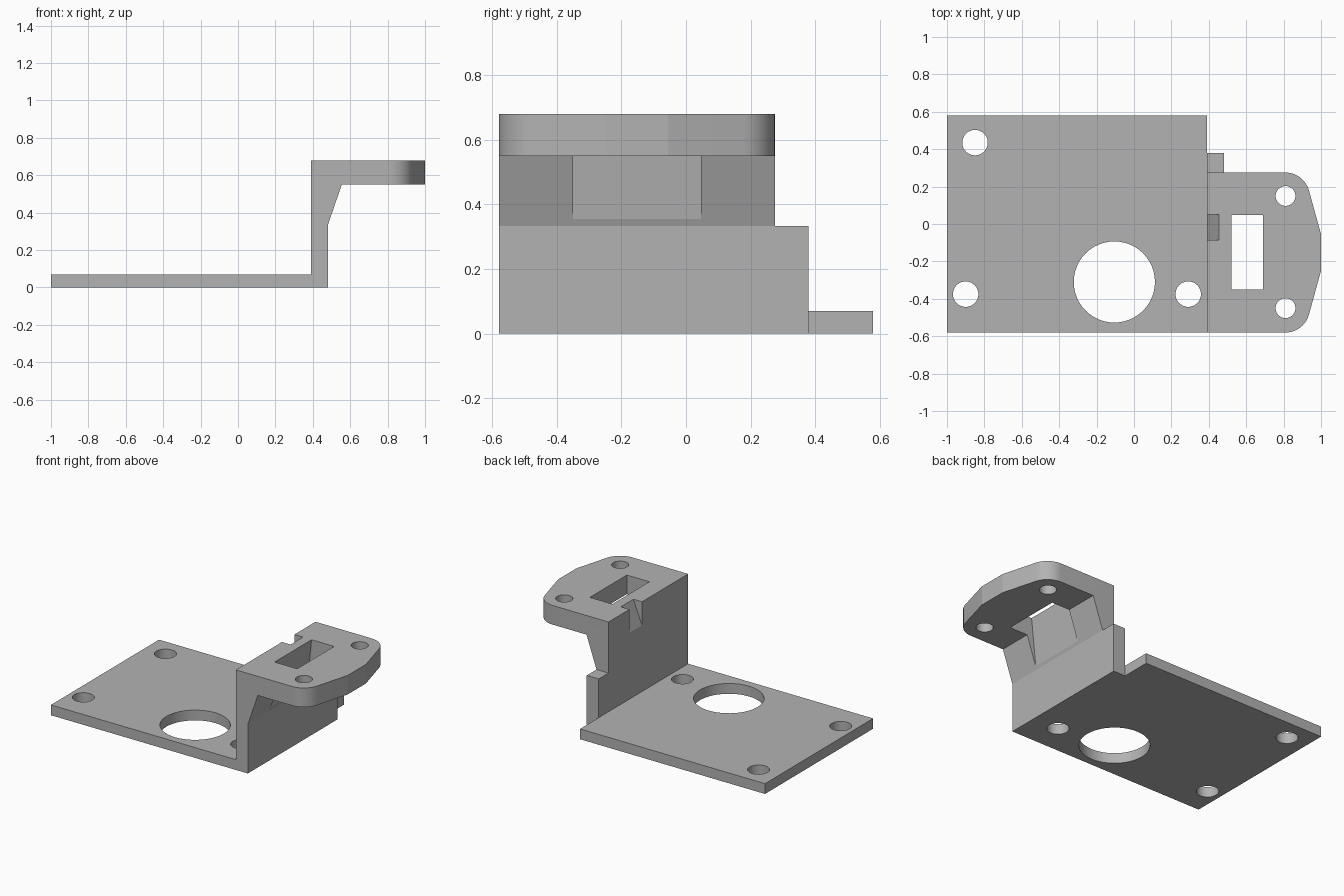
import bpy, bmesh
from math import cos, sin, pi, radians
from mathutils import Vector

cube = bpy.data.objects.get("Cube")
if cube:
    bpy.data.objects.remove(cube, do_unlink=True)

GREY = (0.45, 0.45, 0.45, 1)
mat = bpy.data.materials.new("plain grey")
mat.use_nodes = True
mat.diffuse_color = GREY
mat.node_tree.nodes["Principled BSDF"].inputs["Base Color"].default_value = GREY


def prism(name, points, offset):
    """Solid made by sweeping a closed outline along an offset."""
    bm = bmesh.new()
    face = bm.faces.new([bm.verts.new(p) for p in points])
    swept = bmesh.ops.extrude_face_region(bm, geom=[face])["geom"]
    verts = [g for g in swept if isinstance(g, bmesh.types.BMVert)]
    bmesh.ops.translate(bm, verts=verts, vec=Vector(offset))
    bmesh.ops.recalc_face_normals(bm, faces=bm.faces)
    mesh = bpy.data.meshes.new(name)
    bm.to_mesh(mesh)
    bm.free()
    mesh.materials.append(mat)
    obj = bpy.data.objects.new(name, mesh)
    bpy.context.collection.objects.link(obj)
    return obj


def flat_prism(name, outline, z0, z1):
    return prism(name, [(x, y, z0) for x, y in outline], (0, 0, z1 - z0))


def side_prism(name, profile, y0, y1):
    return prism(name, [(x, y0, z) for x, z in profile], (0, y1 - y0, 0))


def arc(cx, cy, r, start, end, n):
    angles = [radians(start + (end - start) * i / n) for i in range(n + 1)]
    return [(cx + r * cos(a), cy + r * sin(a)) for a in angles]


def combine(target, tool, operation):
    mod = target.modifiers.new(operation, 'BOOLEAN')
    mod.operation, mod.solver, mod.object = operation, 'EXACT', tool
    tool.hide_render = True
    bpy.ops.object.select_all(action='DESELECT')
    bpy.context.view_layer.objects.active = target
    target.select_set(True)
    bpy.ops.object.modifier_apply(modifier=mod.name)
    bpy.data.objects.remove(tool, do_unlink=True)


def drill(target, x, y, r, z0, z1):
    hole = arc(x, y, r, 0, 360, 48)[:-1]
    combine(target, flat_prism("hole_cutter", hole, z0, z1), 'DIFFERENCE')


FRONT, BACK, ARM_BACK = -0.58, 0.58, 0.275
WALL_X, WALL_OUT = 0.39, 0.48
ARM_Z, TOP = 0.55, 0.68

# Base plate with one large opening and three screw holes
bracket = flat_prism("mounting_bracket",
                     [(-1, FRONT), (WALL_X, FRONT), (WALL_X, BACK), (-1, BACK)], 0, 0.07)
for x, y, r in [(-0.105, -0.31, 0.217), (-0.85, 0.435, 0.068),
                (-0.9, -0.375, 0.068), (0.29, -0.375, 0.068)]:
    drill(bracket, x, y, r, -0.1, 0.2)

# Upright wall flaring out under the arm, with a lower step at the back
wall = side_prism("wall", [(WALL_X, 0), (WALL_OUT, 0), (WALL_OUT, 0.333),
                           (0.555, ARM_Z), (WALL_X, ARM_Z)], FRONT, ARM_BACK)
step = side_prism("step", [(WALL_X, 0), (WALL_OUT, 0), (WALL_OUT, 0.333),
                           (WALL_X, 0.333)], ARM_BACK, 0.38)

# Arm plate with rounded corners and a blunt tapered nose
nose = arc(0.81, -0.45, 0.13, -90, -15, 10) + [(1, -0.25), (1, -0.055)]
nose += arc(0.81, 0.145, 0.13, 15, 90, 10)
arm = flat_prism("arm", [(WALL_X, FRONT)] + nose + [(WALL_X, ARM_BACK)], ARM_Z, TOP)
for y in (-0.45, 0.15):
    drill(arm, 0.81, y, 0.053, 0.4, 0.8)

for part in (wall, step, arm):
    combine(bracket, part, 'UNION')

# Slot through the arm, running down into the flare
slot = side_prism("slot_cutter", [(0.487, 0.355), (0.52, TOP), (0.52, 0.8),
                                  (0.69, 0.8), (0.69, 0.355)], -0.35, 0.047)
combine(bracket, slot, 'DIFFERENCE')

# Tapered notch in the inner top edge of the wall
notch = side_prism("notch_cutter", [(0.3, 0.52), (WALL_X, 0.52), (0.455, TOP),
                                    (0.455, 0.8), (0.3, 0.8)], -0.085, 0.05)
combine(bracket, notch, 'DIFFERENCE')

bpy.ops.object.select_all(action='DESELECT')
bracket.select_set(True)
bpy.context.view_layer.objects.active = bracket
bpy.ops.object.shade_smooth_by_angle(angle=radians(15))
